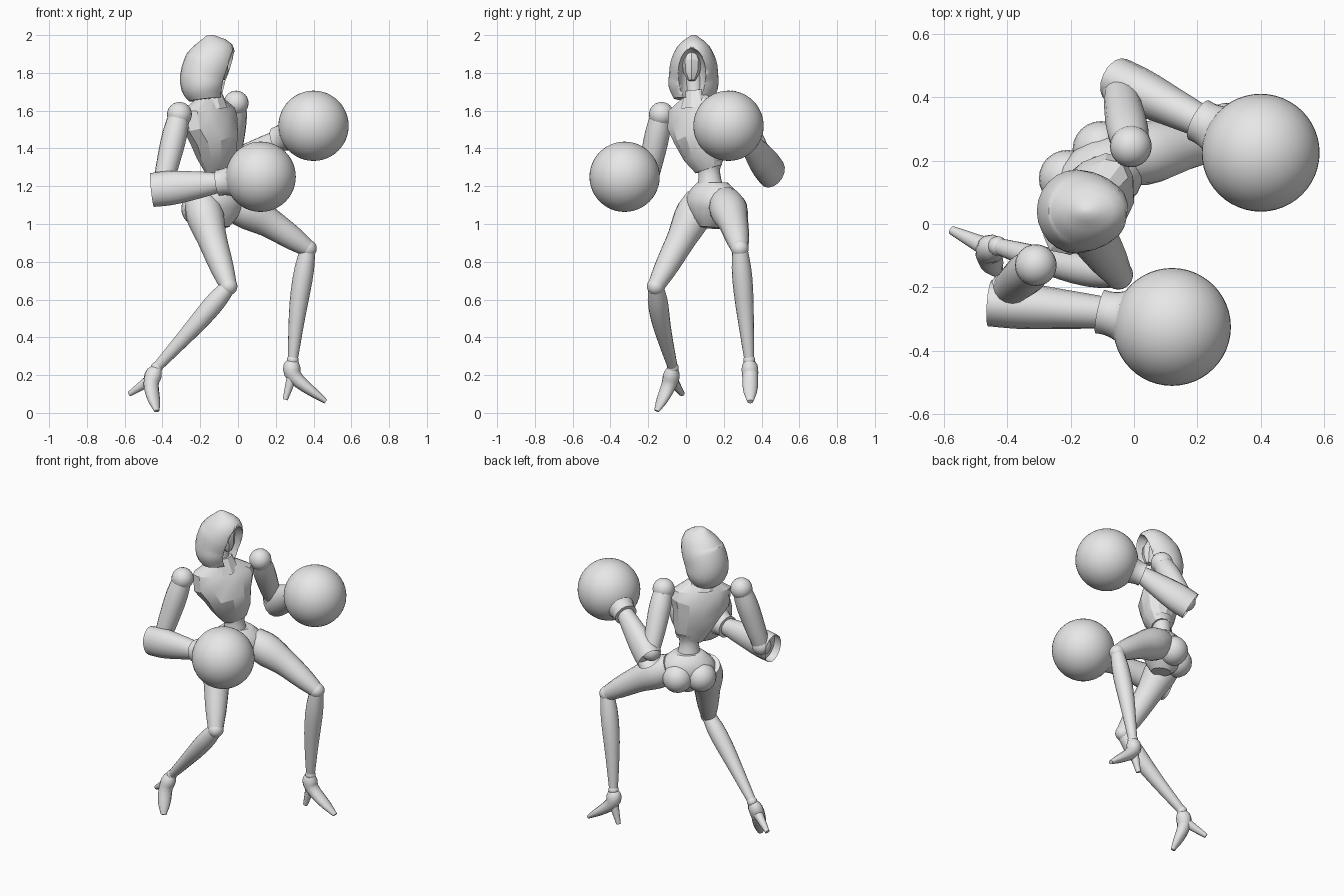
import bpy, bmesh, math
from mathutils import Vector, Matrix

if "Cube" in bpy.data.objects:
    bpy.data.objects.remove(bpy.data.objects["Cube"], do_unlink=True)

UNIT = 0.01  # sizes below are in hundredths
SHADE = (0.8, 0.8, 0.8, 1)
grey = bpy.data.materials.new("plain grey")
grey.use_nodes = True
grey.diffuse_color = SHADE
grey.node_tree.nodes["Principled BSDF"].inputs["Base Color"].default_value = SHADE


def finish(name, bm, angle):
    bmesh.ops.scale(bm, vec=Vector((UNIT, UNIT, UNIT)), verts=bm.verts)
    bmesh.ops.recalc_face_normals(bm, faces=bm.faces)
    mesh = bpy.data.meshes.new(name)
    bm.to_mesh(mesh)
    bm.free()
    mesh.materials.append(grey)
    part = bpy.data.objects.new(name, mesh)
    bpy.context.collection.objects.link(part)
    bpy.ops.object.select_all(action='DESELECT')
    part.select_set(True)
    bpy.context.view_layer.objects.active = part
    bpy.ops.object.shade_smooth_by_angle(angle=math.radians(angle))
    return part


def along(values, t):
    """Smooth curve through evenly spaced values, t from start to end."""
    last = len(values) - 1
    i = min(int(t * last), last - 1)
    f = t * last - i
    a, b = values[i], values[i + 1]
    slope_a = (b - values[max(i - 1, 0)]) / 2
    slope_b = (values[min(i + 2, last)] - a) / 2
    ease = f * f * (3 - 2 * f)
    return a + (b - a) * ease + slope_a * f * (1 - f) ** 2 - slope_b * f * f * (1 - f)


def loft(name, path, widths, across, depths=None, sides=16, steps=10, angle=40, hollow=False):
    """Sweep an ellipse along a path; widths lie along the across direction."""
    path = [Vector(p) for p in path]
    bm = bmesh.new()
    rings = []
    for s in range(steps + 1):
        t = s / steps
        heading = along(path, min(t + .02, 1)) - along(path, max(t - .02, 0))
        heading.normalize()
        u = Vector(across)
        u = (u - heading * u.dot(heading)).normalized()
        u, v = u * along(widths, t), heading.cross(u) * along(depths or widths, t)
        turns = [math.tau * k / sides for k in range(sides)]
        rings.append([bm.verts.new(along(path, t) + u * math.cos(a) + v * math.sin(a)) for a in turns])
    for a, b in zip(rings, rings[1:]):
        for k in range(sides):
            bm.faces.new((a[k - 1], a[k], b[k], b[k - 1]))
    start = bm.faces.new(rings[0])
    bm.faces.new(rings[-1])
    if hollow:  # recessed opening at the start
        bmesh.ops.inset_region(bm, faces=[start], thickness=1.5)
        bmesh.ops.translate(bm, verts=start.verts, vec=(path[1] - path[0]).normalized() * 5)
    return finish(name, bm, angle)


def ball(name, center, radii, seg=24):
    bm = bmesh.new()
    bmesh.ops.create_uvsphere(bm, u_segments=seg, v_segments=seg // 2, radius=1)
    place = Matrix.Translation(center) @ Matrix.Diagonal((*radii, 1))
    bmesh.ops.transform(bm, matrix=place, verts=bm.verts)
    return finish(name, bm, 40)


def sphere(name, center, r, seg=24):
    return ball(name, center, (r, r, r), seg)


LEFTWARD = Vector((.63, .77, 0))  # chest's own left
HIPS = Vector((.76, .65, 0))      # pelvis' own left
REAR = Vector((-.65, .76, 0))
UP = (0, 0, 1)
FORWARD = (1, 0, 0)

# Torso
loft("chest", [(-11, 12, 129), (-12, 8, 143), (-15, 6, 156), (-15, 5, 167)],
     [8, 12, 15, 19, 18, 8], LEFTWARD, [6, 10, 12, 11, 9, 6], sides=12, steps=5, angle=24)
loft("waist", [(-11, 12, 134), (-11, 13, 115)], [9, 6, 7, 10], LEFTWARD, [7, 5.5, 6.5, 8])
loft("neck", [(-15, 5, 163), (-15, 4, 180)], [5, 4], LEFTWARD)
loft("collar", [(-15, 6, 162), (-15, 5, 171)], [10, 8, 6], LEFTWARD, sides=10, steps=2, angle=25)

# Pelvis
loft("pelvis", [(-11, 14, 122), (-11, 14, 110), (-10, 13, 98)],
     [9, 15, 17, 11, 5], HIPS, [7, 11, 12, 10, 6])
for sign, side in ((-1, "right"), (1, "left")):
    sphere(side + "_buttock", Vector((-11.5, 14, 108)) + REAR * 6.5 + HIPS * 7 * sign, 9)

# Hooded head with a hollowed face opening
hood = loft("hood", [(-17, 3.5, 166), (-18, 4, 177), (-14, 4, 189), (-15, 4, 200)],
            [9, 12, 13, 13, 11, 1.5], FORWARD, [10, 13, 13, 12, 8.5, 1.2], sides=24, steps=15)
cutter = ball("hood_cutter", (-1.5, 3, 177), (13, 8, 16), 32)
cutter.hide_render = True
opening = hood.modifiers.new("face opening", 'BOOLEAN')
opening.operation = 'DIFFERENCE'
opening.object = cutter
bpy.context.view_layer.objects.active = hood
bpy.ops.object.modifier_apply(modifier=opening.name)
bpy.data.objects.remove(cutter, do_unlink=True)
loft("face_mask", [(-11, 3, 191), (-9, 3, 176)], [3, 5, 4.5, 2], FORWARD, sides=8, steps=3, angle=25)


def arm(side, shoulder, elbow, fore_start, wrist, glove):
    """Shoulder ball, two tapered segments, cuff and round glove."""
    wrist, glove = Vector(wrist), Vector(glove)
    sphere(side + "_shoulder", shoulder, 6.6)
    loft(side + "_upper_arm", [shoulder, elbow], [5.5, 6.6, 6, 5], FORWARD)
    sphere(side + "_elbow", elbow, 5.8)
    loft(side + "_forearm", [fore_start, wrist], [9, 9, 7, 5], UP, [7.3, 7.3, 6, 5], hollow=True)
    loft(side + "_glove_cuff", [wrist.lerp(glove, -.08), wrist.lerp(glove, .4)],
         [7, 7, 8.5, 13], UP, sides=24)
    sphere(side + "_glove", glove, 18.6, 48)


arm("right", (-31, -13, 158), (-40, -21, 120), (-45.5, -25, 118), (-9, -28, 122), (12, -32.5, 125))
arm("left", (-1, 24.5, 164), (-4.5, 42.5, 131), (-5.5, 45.5, 127), (22, 32, 145), (40, 22.5, 152))


def leg(side, across, hip, thigh, knee, calf, ankle, instep, toe, heel):
    """Thigh, knee, shin, ankle and a high-heeled foot."""
    loft(side + "_thigh", [hip, thigh, knee], [8.5, 10, 8, 6.5, 4.5], across)
    sphere(side + "_knee", knee, 4.7)
    loft(side + "_shin", [knee, calf, ankle], [4, 5.3, 4.8, 3.6, 2.6], across)
    sphere(side + "_ankle", ankle, 3.1)
    loft(side + "_foot", [ankle, instep, toe], [2.6, 4.3, 4.2, 3.8, 1.6], across,
         [2.8, 4.6, 4, 2.8, 1.2], sides=12)
    loft(side + "_heel", [Vector(ankle).lerp(Vector(instep), .6), heel], [3.6, 2.4, 1.4], across, sides=10)


leg("right", (.6, .75, .3), (-20, 8, 113), (-14, -2, 93), (-5, -16, 67),
    (-22, -13, 47), (-43, -7, 24), (-46, -9, 15), (-43, -15.5, 1), (-57.5, -2, 10))
leg("left", (0, 1, 0), (-4, 20.5, 112), (16, 25, 101), (37, 28.5, 87),
    (32, 31, 57), (29, 33.5, 28), (30, 34, 19), (46.5, 34, 6), (25, 34, 7))
